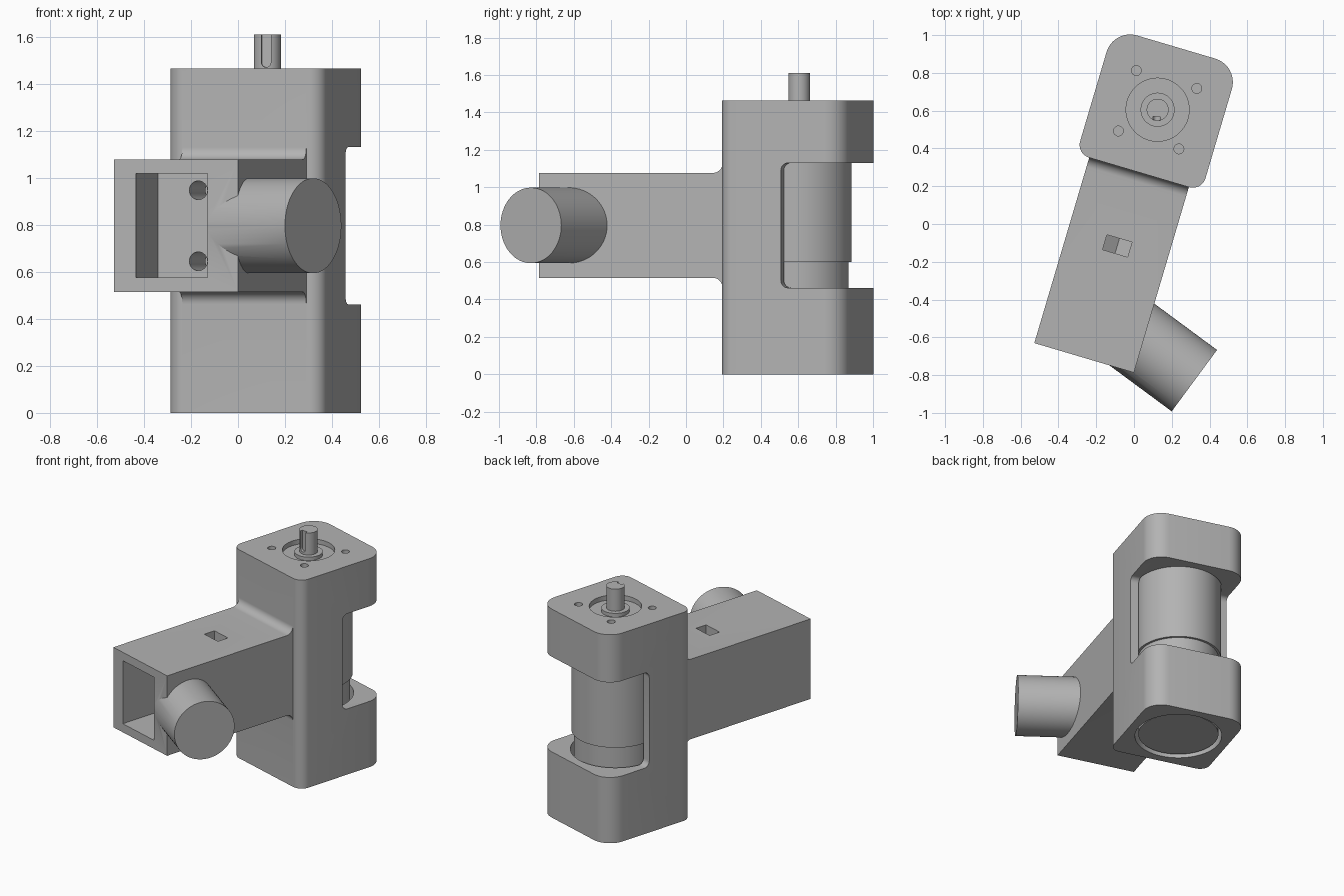
import bpy, bmesh
from math import radians, sin, cos, pi
from mathutils import Matrix, Vector

if "Cube" in bpy.data.objects:
    bpy.data.objects.remove(bpy.data.objects["Cube"])

# The whole assembly is turned about the motor axis
PLACE = Matrix.Translation((0.125, 0.605, 0)) @ Matrix.Rotation(radians(-16.5), 4, 'Z')
MID = 0.796  # mid height of the arm

grey = bpy.data.materials.new("plain_grey")
grey.use_nodes = True
COLOUR = (0.45, 0.45, 0.45, 1)
grey.diffuse_color = COLOUR
grey.node_tree.nodes["Principled BSDF"].inputs["Base Color"].default_value = COLOUR


def finish(name, bm):
    bmesh.ops.recalc_face_normals(bm, faces=bm.faces)
    mesh = bpy.data.meshes.new(name)
    bm.to_mesh(mesh)
    bm.free()
    mesh.materials.append(grey)
    obj = bpy.data.objects.new(name, mesh)
    bpy.context.collection.objects.link(obj)
    return obj


def prism(name, points, axis, lo, hi):
    """Extrude a 2D outline along an axis from lo to hi."""
    place = {'x': lambda a, b, d: (d, a, b),
             'y': lambda a, b, d: (a, d, b),
             'z': lambda a, b, d: (a, b, d)}[axis]
    bm = bmesh.new()
    face = bm.faces.new([bm.verts.new(place(a, b, lo)) for a, b in points])
    out = bmesh.ops.extrude_face_region(bm, geom=[face])
    verts = [g for g in out["geom"] if isinstance(g, bmesh.types.BMVert)]
    bmesh.ops.translate(bm, verts=verts, vec=place(0, 0, hi - lo))
    return finish(name, bm)


def arc(cx, cy, r, start, end, n=10):
    steps = [radians(start + (end - start) * i / n) for i in range(n + 1)]
    return [(cx + r * cos(t), cy + r * sin(t)) for t in steps]


def rect(x0, x1, y0, y1):
    return [(x0, y0), (x1, y0), (x1, y1), (x0, y1)]


def rod(name, start, end, r, n=64):
    start, end = Vector(start), Vector(end)
    bm = bmesh.new()
    bmesh.ops.create_cone(bm, cap_ends=True, segments=n, radius1=r, radius2=r,
                          depth=(end - start).length)
    turn = (end - start).to_track_quat('Z', 'Y').to_matrix().to_4x4()
    bm.transform(Matrix.Translation((start + end) / 2) @ turn)
    return finish(name, bm)


def combine(target, tool, operation):
    tool.hide_render = True
    mod = target.modifiers.new("cut", 'BOOLEAN')
    mod.operation, mod.solver, mod.object = operation, 'EXACT', tool
    bpy.context.view_layer.objects.active = target
    bpy.ops.object.modifier_apply(modifier=mod.name)
    bpy.data.objects.remove(tool)


# Housing block with tighter front corners and rounder back corners
H, RF, RB = 0.346, 0.07, 0.13
outline = (arc(H - RB, H - RB, RB, 0, 90) + arc(RB - H, H - RB, RB, 90, 180)
           + arc(RF - H, RF - H, RF, 180, 270) + arc(H - RF, RF - H, RF, 270, 360))
housing = prism("motor_housing", outline, 'z', 0, 1.465)

# Arm with fillets above and below where it meets the block
F = 0.052
top, low, front = 1.077, 0.515, -1.37
side = ([(front, low)] + arc(-H - F, low - F, F, 90, 0) + [(-0.29, low - F), (-0.29, top + F)]
        + arc(-H - F, top + F, F, 0, -90) + [(front, top)])
combine(housing, prism("arm", side, 'x', -0.275, 0.275), 'UNION')

# Angled tube leaving the side of the arm
mouth = Vector((0.594, -1.32, MID))
inward = Vector((-0.94, 0.341, 0))
combine(housing, rod("tube", mouth, mouth + inward * 0.58, 0.202), 'UNION')
combine(housing, rod("tube_bore", mouth - inward * 0.1, mouth + inward * 0.5, 0.163), 'DIFFERENCE')

# Pocket in the arm's end
combine(housing, prism("pocket", rect(-0.178, 0.14, 0.575, 1.018), 'y', -1.6, -1.035), 'DIFFERENCE')

# Screw holes with nut slots, above and below
for s in (1, -1):
    z = MID + s * 0.151
    combine(housing, rod("screw_hole", (0, -1.1, z), (0, -0.6, z), 0.04, 32), 'DIFFERENCE')
    w = 0.069
    nut = [(-w, z + s * 0.3), (-w, z - s * 0.04), (0, z - s * 0.08), (w, z - s * 0.04), (w, z + s * 0.3)]
    combine(housing, prism("nut_slot", nut, 'y', -0.793, -0.711), 'DIFFERENCE')

# Motor bore, round opening on top and the open back window
combine(housing, rod("motor_bore", (0, 0, -0.1), (0, 0, 1.432), 0.287, 96), 'DIFFERENCE')
combine(housing, rod("top_opening", (0, 0, 1.3), (0, 0, 1.6), 0.167), 'DIFFERENCE')
R, w0, w1 = 0.04, 0.462, 1.13
window = [(1, w0), (1, w1)] + arc(R, w1 - R, R, 90, 180, 6) + arc(R, w0 + R, R, 180, 270, 6)
combine(housing, prism("window", window, 'x', -0.6, 0.6), 'DIFFERENCE')
for sx in (1, -1):
    for sy in (1, -1):
        p = (sx * 0.167, sy * 0.167)
        combine(housing, rod("mount_hole", (*p, 1.38), (*p, 1.6), 0.026, 24), 'DIFFERENCE')

# Motor: turned body, boss and shaft
profile = [(0, 0.015), (0.265, 0.015), (0.265, 0.6), (0.281, 0.6), (0.281, 1.43),
           (0.09, 1.43), (0.09, 1.455), (0.058, 1.455), (0.058, 1.61), (0, 1.61)]
bm = bmesh.new()
ring = [bm.verts.new((r, 0, z)) for r, z in profile]
edges = [bm.edges.new(pair) for pair in zip(ring, ring[1:])]
bmesh.ops.spin(bm, geom=ring + edges, cent=(0, 0, 0), axis=(0, 0, 1), angle=2 * pi, steps=96)
bmesh.ops.remove_doubles(bm, verts=bm.verts, dist=0.0001)
motor = finish("motor", bm)

# Keyway with a rounded lower end, cut into the shaft
key = arc(0, 1.49, 0.02, 180, 360) + [(0.02, 1.7), (-0.02, 1.7)]
keyway = prism("keyway", key, 'y', -0.1, -0.038)
keyway.data.transform(Matrix.Rotation(radians(11), 4, 'Z'))
combine(motor, keyway, 'DIFFERENCE')

for obj in (housing, motor):
    obj.data.transform(PLACE)
    bpy.ops.object.select_all(action='DESELECT')
    obj.select_set(True)
    bpy.context.view_layer.objects.active = obj
    bpy.ops.object.shade_smooth_by_angle(angle=radians(30))
